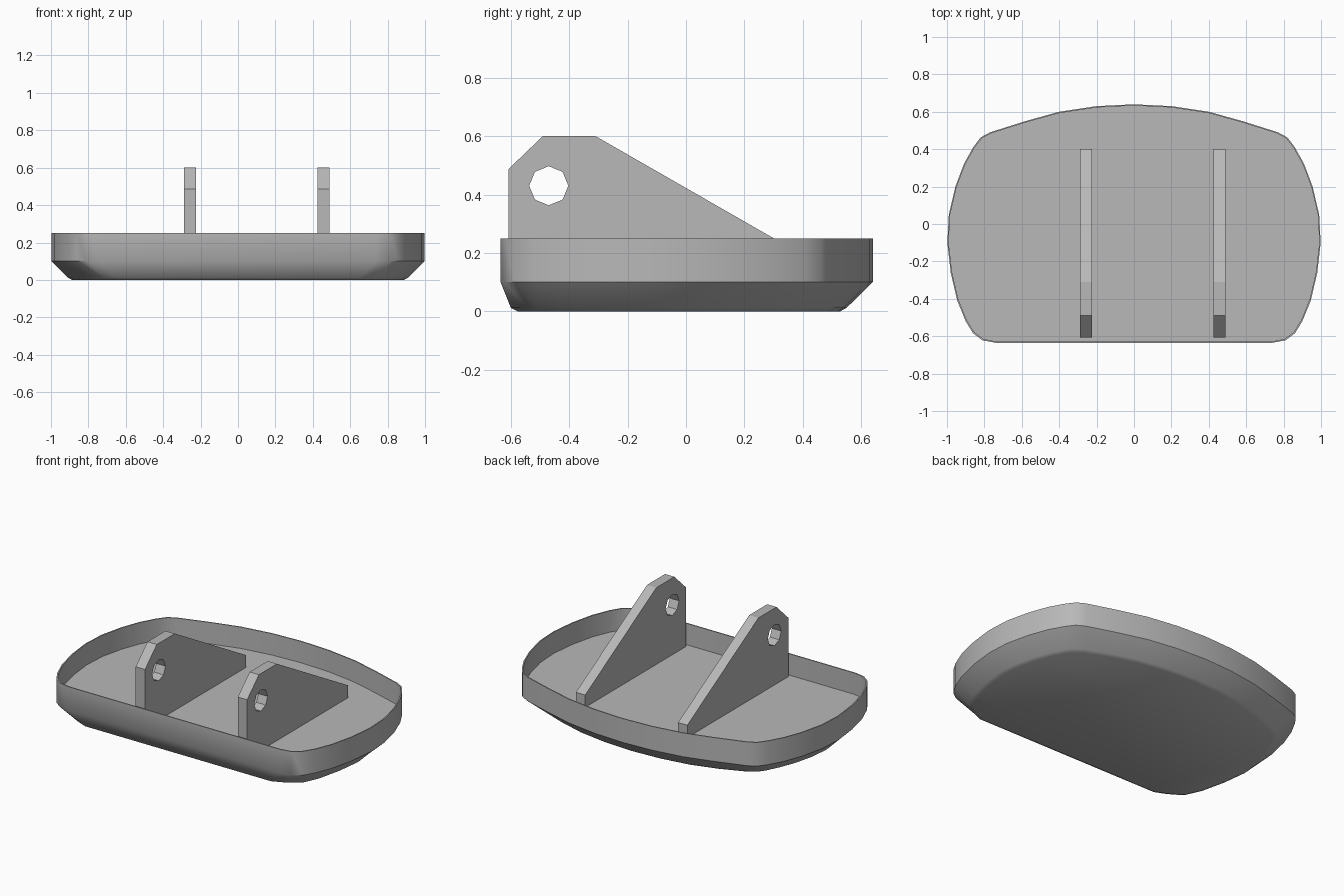
import bpy, bmesh, math
from mathutils import Matrix

if "Cube" in bpy.data.objects:
    bpy.data.objects.remove(bpy.data.objects["Cube"])

grey = bpy.data.materials.new("light grey")
grey.diffuse_color = (0.48, 0.48, 0.48, 1)
grey.use_nodes = True
grey.node_tree.nodes["Principled BSDF"].inputs["Base Color"].default_value = grey.diffuse_color

FLOOR = 0.115

# Right half of the tray outline, front to back: rim x, y and base x, y
HALF = [
    (0.74, -0.635, 0.65, -0.60), (0.81, -0.622, 0.72, -0.57),
    (0.86, -0.585, 0.77, -0.54), (0.90, -0.52, 0.81, -0.51),
    (0.945, -0.41, 0.855, -0.41), (0.98, -0.26, 0.89, -0.26),
    (0.998, -0.10, 0.91, -0.10), (0.99, 0.05, 0.895, 0.03),
    (0.955, 0.20, 0.865, 0.15), (0.91, 0.32, 0.825, 0.25),
    (0.86, 0.41, 0.79, 0.32), (0.82, 0.463, 0.765, 0.355),
    (0.77, 0.49, 0.71, 0.395), (0.58, 0.55, 0.55, 0.46),
    (0.40, 0.60, 0.38, 0.51), (0.20, 0.63, 0.19, 0.54),
]
outline = HALF + [(0, 0.64, 0, 0.55)] + [(-a, b, -c, d) for a, b, c, d in reversed(HALF)]
rim = [p[:2] for p in outline]
base = [p[2:] for p in outline]


def scaled(ring, margin):
    """Shrink a ring by about the given margin on every side."""
    return [(x * (1 - margin), y * (1 - margin / 0.64)) for x, y in ring]


# Tray: rings lofted from the inner floor over the rim and down to the base
def build_tray():
    bm = bmesh.new()
    inner = scaled(rim, 0.007)
    layers = [(inner, FLOOR), (inner, 0.25), (rim, 0.25), (rim, 0.10),
              (base, 0.012), (scaled(base, 0.025), 0.0)]
    loops = [[bm.verts.new((x, y, z)) for x, y in ring] for ring, z in layers]
    n = len(outline)
    for lo, hi in zip(loops, loops[1:]):
        for i in range(n):
            j = (i + 1) % n
            bm.faces.new((lo[i], lo[j], hi[j], hi[i]))
    bm.faces.new(loops[0])
    bm.faces.new(loops[-1])
    bmesh.ops.recalc_face_normals(bm, faces=bm.faces)
    mesh = bpy.data.meshes.new("tray")
    bm.to_mesh(mesh)
    bm.free()
    mesh.materials.append(grey)
    tray = bpy.data.objects.new("tray", mesh)
    bpy.context.collection.objects.link(tray)
    bpy.context.view_layer.objects.active = tray
    tray.select_set(True)
    bpy.ops.object.shade_smooth_by_angle(angle=math.radians(40))
    tray.select_set(False)


# Bracket: side profile with an eight-sided pin hole, extruded to a plate
PROFILE = [(-0.608, FLOOR - 0.005), (0.40, FLOOR - 0.005), (0.40, 0.193),
           (-0.31, 0.60), (-0.49, 0.60), (-0.608, 0.487)]
HOLE = [(-0.47 + 0.067 * math.sin(k * math.pi / 4),
         0.43 + 0.067 * math.cos(k * math.pi / 4)) for k in range(8)]


def build_bracket(name, x):
    curve = bpy.data.curves.new(name + "_profile", "CURVE")
    curve.dimensions = "2D"
    curve.fill_mode = "BOTH"
    curve.extrude = 0.0325
    for points in (PROFILE, HOLE):
        spline = curve.splines.new("POLY")
        spline.points.add(len(points) - 1)
        for point, (y, z) in zip(spline.points, points):
            point.co = (y, z, 0, 1)
        spline.use_cyclic_u = True
    helper = bpy.data.objects.new(name + "_profile", curve)
    mesh = bpy.data.meshes.new_from_object(helper)
    bpy.data.objects.remove(helper)
    # Profile axes become world y and z, thickness becomes world x
    mesh.transform(Matrix(((0, 0, 1, x), (1, 0, 0, 0), (0, 1, 0, 0), (0, 0, 0, 1))))
    bm = bmesh.new()
    bm.from_mesh(mesh)
    bmesh.ops.remove_doubles(bm, verts=bm.verts, dist=1e-4)
    bmesh.ops.recalc_face_normals(bm, faces=bm.faces)
    for face in bm.faces:
        face.smooth = False
        face.material_index = 0
    bm.to_mesh(mesh)
    bm.free()
    mesh.materials.clear()
    mesh.materials.append(grey)
    bpy.context.collection.objects.link(bpy.data.objects.new(name, mesh))


build_tray()
build_bracket("left_bracket", -0.257)
build_bracket("right_bracket", 0.457)
